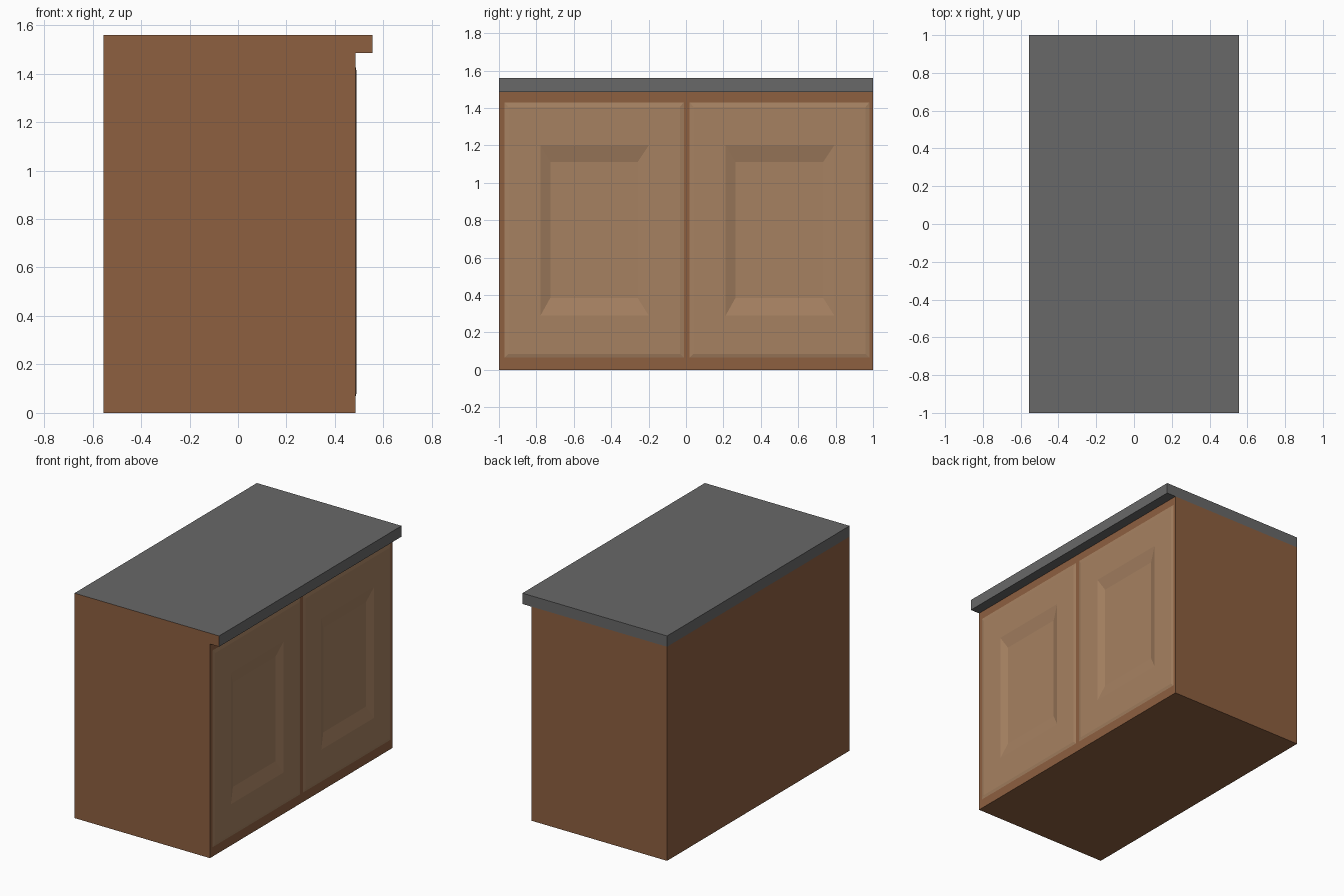
import bpy, bmesh
from mathutils import Vector

if "Cube" in bpy.data.objects:
    bpy.data.objects.remove(bpy.data.objects["Cube"])


def material(name, rgb):
    m = bpy.data.materials.new(name)
    m.diffuse_color = (*rgb, 1)
    m.use_nodes = True
    m.node_tree.nodes["Principled BSDF"].inputs["Base Color"].default_value = m.diffuse_color
    return m


wood = material("cabinet_wood", (0.27, 0.115, 0.051))
door_wood = material("door_wood", (0.38, 0.22, 0.12))
stone = material("counter_grey", (0.14, 0.14, 0.14))

FRONT = 0.485            # plane of the door side of the cabinet
HEIGHT, TOP = 1.485, 1.56
DOORS = [(-0.97, -0.012), (0.02, 0.98)]
DOOR_Z = (0.065, 1.43)


def finish(bm, name, mats):
    bmesh.ops.remove_doubles(bm, verts=bm.verts, dist=1e-5)
    me = bpy.data.meshes.new(name)
    bm.to_mesh(me)
    bm.free()
    for m in mats:
        me.materials.append(m)
    ob = bpy.data.objects.new(name, me)
    bpy.context.collection.objects.link(ob)
    return ob


def add_box(bm, lo, hi):
    lo, hi = Vector(lo), Vector(hi)
    verts = bmesh.ops.create_cube(bm, size=1)["verts"]
    for v in verts:
        v.co = Vector(a + (b - a) * (c + 0.5) for a, b, c in zip(lo, hi, v.co))


def ring(bm, x, y0, y1, z0, z1):
    return [bm.verts.new((x, y, z)) for y, z in ((y0, z0), (y1, z0), (y1, z1), (y0, z1))]


# Cabinet body: box whose door side is replaced by a frame around the door openings
bm = bmesh.new()
add_box(bm, (-0.555, -1, 0), (FRONT, 1, HEIGHT))
bm.normal_update()
bmesh.ops.delete(bm, geom=[f for f in bm.faces if f.normal.x > 0.9], context='FACES_ONLY')
ys = [-1, *DOORS[0], *DOORS[1], 1]
zs = [0, *DOOR_Z, HEIGHT]
for i in range(5):
    for j in range(3):
        if not (i in (1, 3) and j == 1):
            bm.faces.new(ring(bm, FRONT, ys[i], ys[i + 1], zs[j], zs[j + 1]))
finish(bm, "cabinet_body", [wood])

# Doors: chamfered edge, flat border and a sloped recessed panel
for side, (y0, y1) in zip(("left", "right"), DOORS):
    z0, z1 = DOOR_Z
    bm = bmesh.new()
    rings = [
        ring(bm, FRONT, y0, y1, z0, z1),
        ring(bm, 0.490, y0 + 0.02, y1 - 0.02, z0 + 0.02, z1 - 0.025),
        ring(bm, 0.490, y0 + 0.192, y1 - 0.187, 0.29, 1.20),
        ring(bm, 0.469, y0 + 0.245, y1 - 0.247, 0.385, 1.11),
    ]
    for a, b in zip(rings, rings[1:]):
        for k in range(4):
            n = (k + 1) % 4
            bm.faces.new((a[k], a[n], b[n], b[k]))
    bm.faces.new(rings[-1])
    finish(bm, side + "_door", [door_wood])

# Countertop: overhangs the doors, with its -y end finished in wood
bm = bmesh.new()
add_box(bm, (-0.555, -1, HEIGHT), (0.555, 1, TOP))
bm.normal_update()
for f in bm.faces:
    f.material_index = 1 if f.normal.y < -0.9 else 0
finish(bm, "countertop", [stone, wood])
